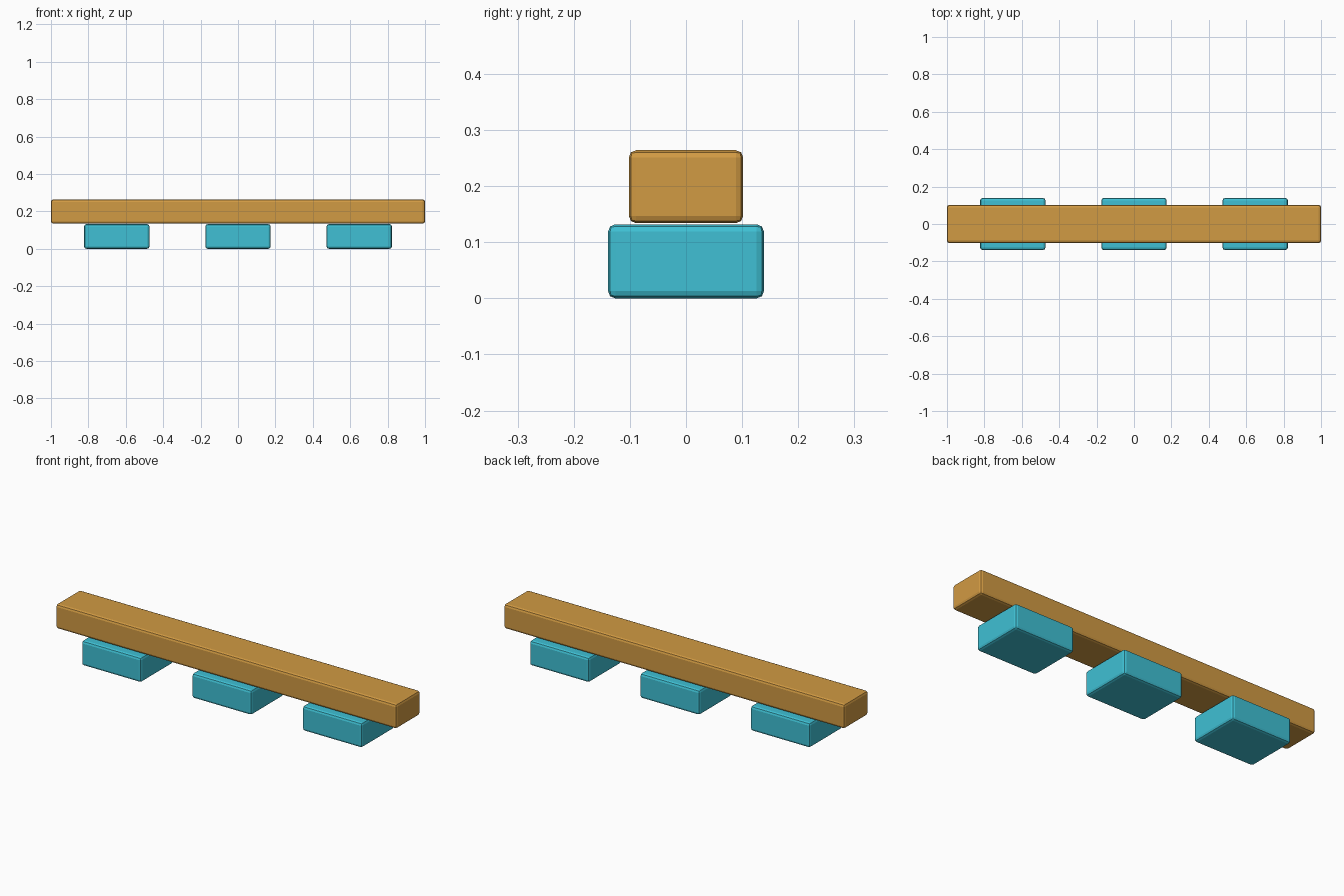
import bpy

default_cube = bpy.data.objects.get("Cube")
if default_cube:
    bpy.data.objects.remove(default_cube, do_unlink=True)


def make_material(name, colour):
    mat = bpy.data.materials.new(name)
    mat.use_nodes = True
    mat.diffuse_color = (*colour, 1)
    bsdf = next(n for n in mat.node_tree.nodes if n.type == 'BSDF_PRINCIPLED')
    bsdf.inputs["Base Color"].default_value = (*colour, 1)
    return mat


def rounded_box(name, size, centre, mat, radius=0.013):
    """Box with softly rounded edges."""
    bpy.ops.mesh.primitive_cube_add(size=1, location=centre)
    obj = bpy.context.object
    obj.name = name
    obj.scale = size
    bpy.ops.object.transform_apply(location=False, rotation=False, scale=True)
    bevel = obj.modifiers.new("Rounded edges", 'BEVEL')
    bevel.width = radius
    bevel.segments = 2
    obj.data.materials.append(mat)
    return obj


wood = make_material("Warm wood", (0.64, 0.325, 0.056))
teal = make_material("Teal", (0.05, 0.53, 0.66))

# Long beam resting on the blocks
rounded_box("beam", (2.0, 0.204, 0.13), (0, 0, 0.199), wood)

# Three evenly spaced support blocks
spacing = 0.648
for i, side in enumerate(("right", "middle", "left")):
    rounded_box(f"{side}_block", (0.35, 0.278, 0.132),
                ((i - 1) * spacing, 0, 0.066), teal)
